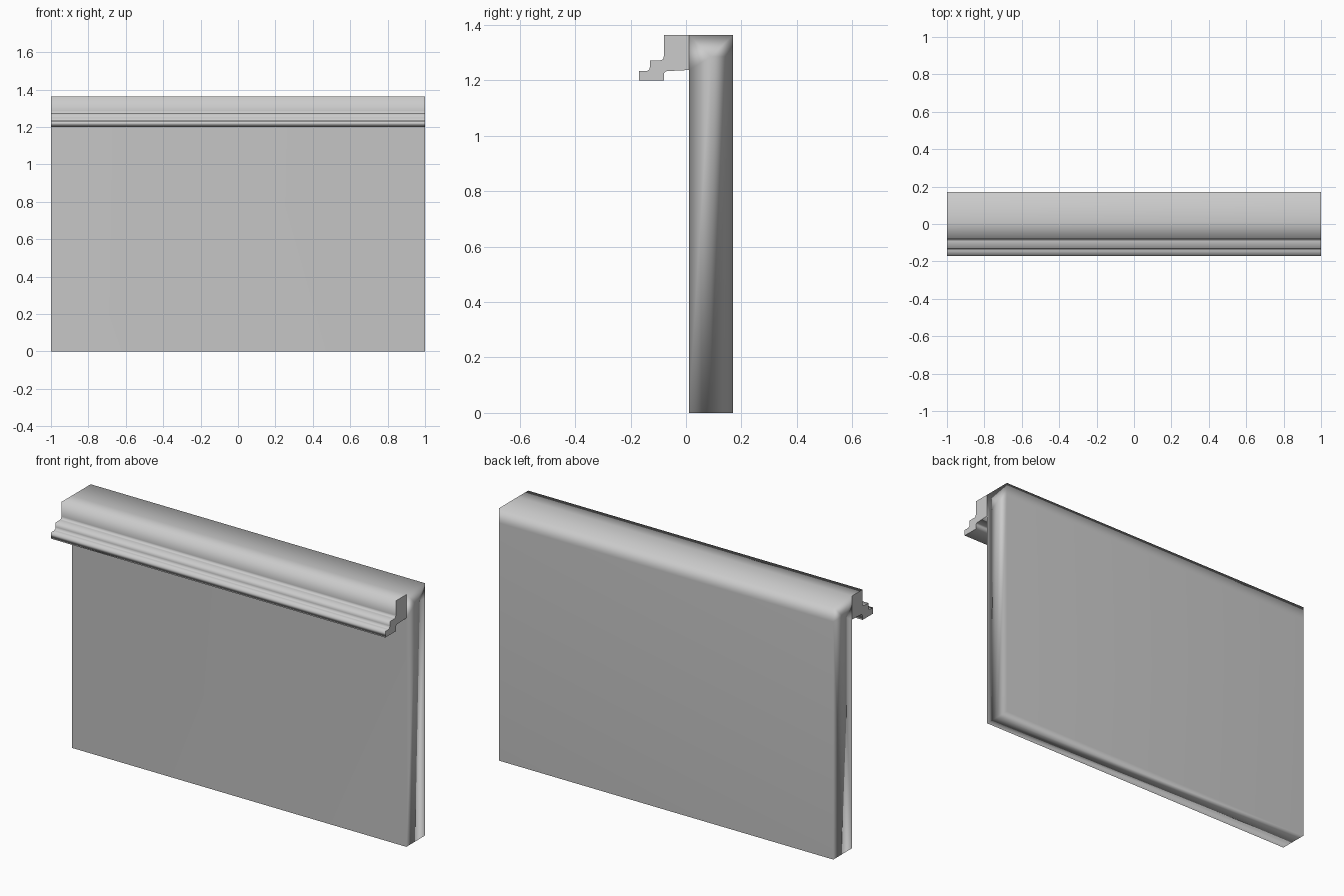
import bpy, bmesh

if "Cube" in bpy.data.objects:
    bpy.data.objects.remove(bpy.data.objects["Cube"])

# Cross-section (y, z): wall slab with a stepped, coved cornice at the top front
PROFILE = [
    (.09, 0), (.01, 0), (.01, 1.237),                        # underside middle, wall front
    (-.07, 1.233), (-.08, 1.226), (-.08, 1.2),               # cornice underside
    (-.17, 1.2), (-.17, 1.233),                              # lowest step
    (-.142, 1.233), (-.133, 1.238), (-.13, 1.248),           # lower cove
    (-.13, 1.272), (-.092, 1.272), (-.083, 1.276), (-.08, 1.286),  # upper cove
    (-.08, 1.364), (.01, 1.364), (.17, 1.364),               # top
    (.17, 1.285), (.17, 0)]                                  # wall back
RIDGE = (.09, 1.285)                                         # centre of each slab end

bm = bmesh.new()
ends = [[bm.verts.new((x, y, z)) for y, z in PROFILE + [RIDGE]] for x in (-1, 1)]
n = len(PROFILE)

# Long faces between the two ends
for i in range(n):
    j = (i + 1) % n
    bm.faces.new((ends[0][i], ends[0][j], ends[1][j], ends[1][i]))

# End caps: slab halves meeting at the middle line, hipped top, cornice end
CAPS = [(1, 0, 20, 2), (0, 19, 18, 20), (20, 18, 17), (20, 17, 16),
        (2, 20, 16), tuple(range(2, 17))]
for v in ends:
    for cap in CAPS:
        face = bm.faces.new([v[k] for k in cap])
    for e in face.edges:                                     # crisp cornice end
        e.smooth = False

bmesh.ops.recalc_face_normals(bm, faces=bm.faces)
for f in bm.faces:
    f.smooth = True

mesh = bpy.data.meshes.new("wall_with_cornice")
bm.to_mesh(mesh)
bm.free()
wall = bpy.data.objects.new("wall_with_cornice", mesh)
bpy.context.collection.objects.link(wall)

# Large faces stay flat, narrow strips take the soft shading
mod = wall.modifiers.new("soft_shading", 'WEIGHTED_NORMAL')
mod.mode = 'FACE_AREA'
mod.keep_sharp = True
